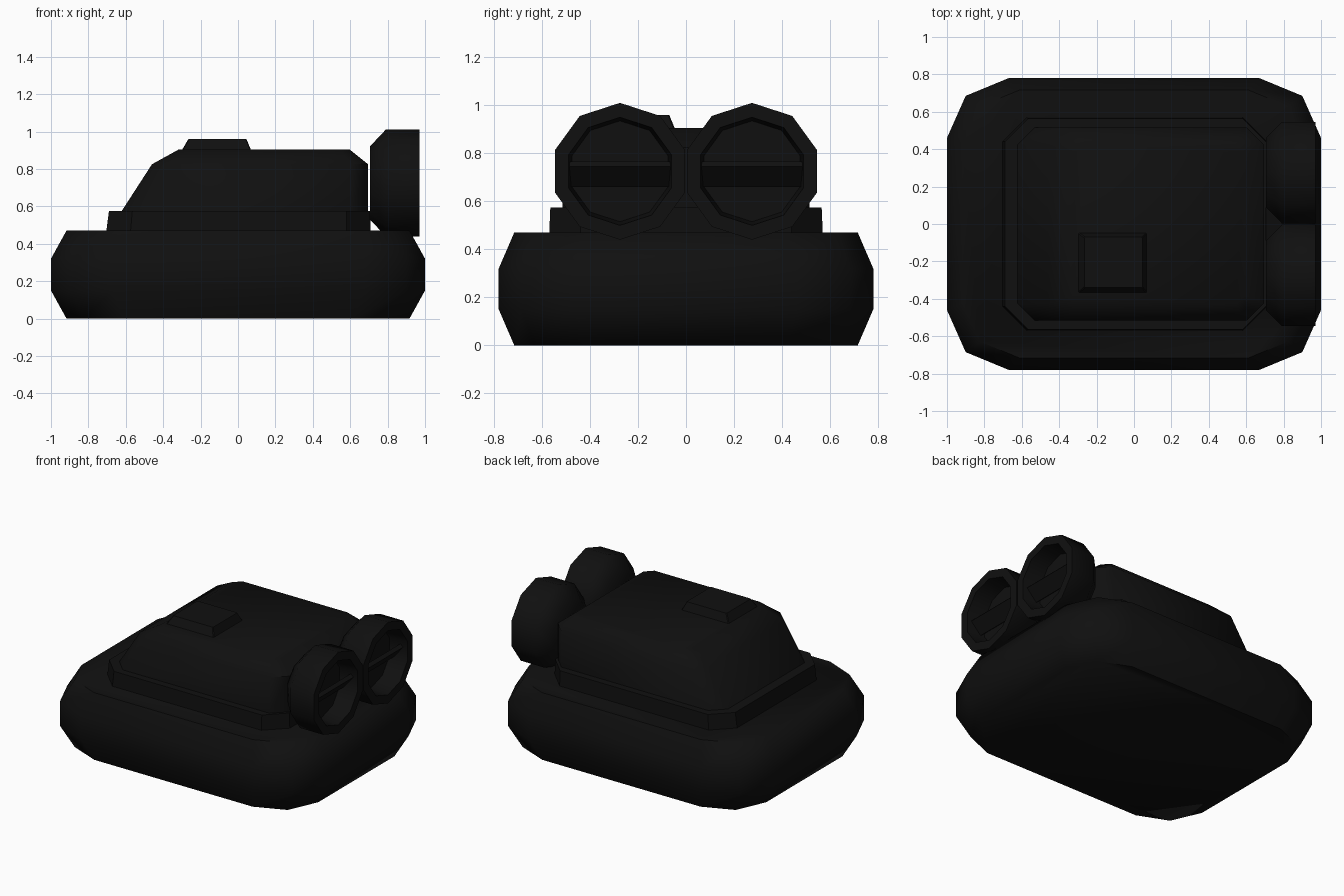
import bpy, bmesh
from math import cos, sin, radians, pi

old = bpy.data.objects.get("Cube")
if old:
    bpy.data.objects.remove(old)

black = bpy.data.materials.new("matte black")
black.use_nodes = True
black.diffuse_color = (0.005, 0.005, 0.005, 1)
black.node_tree.nodes["Principled BSDF"].inputs["Base Color"].default_value = black.diffuse_color


def loft(name, rings, smooth=50):
    """Skin a list of equal-length point rings and cap both ends."""
    bm = bmesh.new()
    loops = [[bm.verts.new(p) for p in ring] for ring in rings]
    n = len(loops[0])
    for a, b in zip(loops, loops[1:]):
        for i in range(n):
            j = (i + 1) % n
            bm.faces.new((a[i], a[j], b[j], b[i]))
    bm.faces.new(loops[0])
    bm.faces.new(loops[-1])
    bmesh.ops.recalc_face_normals(bm, faces=bm.faces)
    mesh = bpy.data.meshes.new(name)
    bm.to_mesh(mesh)
    bm.free()
    mesh.materials.append(black)
    obj = bpy.data.objects.new(name, mesh)
    bpy.context.collection.objects.link(obj)
    bpy.ops.object.select_all(action='DESELECT')
    obj.select_set(True)
    bpy.context.view_layer.objects.active = obj
    bpy.ops.object.shade_smooth_by_angle(angle=radians(smooth))
    return obj


def slab(x0, x1, y0, y1, z, c):
    """Rectangle with chamfered corners at height z."""
    return [(x0 + c, y0, z), (x1 - c, y0, z), (x1, y0 + c, z), (x1, y1 - c, z),
            (x1 - c, y1, z), (x0 + c, y1, z), (x0, y1 - c, z), (x0, y0 + c, z)]


# Inflated skirt: rounded outline, pinched at bottom and top
corner = [(1, 0.46), (0.9, 0.685), (0.67, 0.78)]
half = corner + [(-x, y) for x, y in reversed(corner)]
outline = half + [(-x, -y) for x, y in half]
loft("skirt", [[(x * s, y * s, z) for x, y in outline]
               for z, s in ((0, 0.917), (0.15, 1), (0.32, 1), (0.47, 0.917))], 60)

# Deck plate
loft("deck", [slab(-0.705, 0.71, -0.57, 0.57, 0.46, 0.13),
              slab(-0.69, 0.705, -0.565, 0.565, 0.575, 0.125)], 40)

# Cabin with raked windscreen end and sloped roof edge
loft("cabin", [slab(-0.625, 0.695, -0.515, 0.515, 0.57, 0.09),
               slab(-0.46, 0.695, -0.515, 0.515, 0.825, 0.09),
               slab(-0.315, 0.595, -0.43, 0.43, 0.905, 0.05)])

# Roof hatch
loft("roof_hatch", [slab(-0.3, 0.07, -0.37, -0.045, 0.9, 0.005),
                    slab(-0.265, 0.045, -0.34, -0.07, 0.96, 0.005)], 30)

# Twin fan ducts with recessed mouths and a tilted blade each
duct = [(0.705, 0.195), (0.79, 0.285), (0.97, 0.285), (0.97, 0.225), (0.84, 0.21)]
for side, y in (("right", -0.275), ("left", 0.275)):
    loft("fan_duct_" + side,
         [[(x, y + r * cos(pi / 2 + i * pi / 5), 0.725 + r * sin(pi / 2 + i * pi / 5))
           for i in range(10)] for x, r in duct])
    blade = [(0.85, 0.675), (0.87, 0.66), (0.94, 0.745), (0.92, 0.765)]
    loft("fan_blade_" + side,
         [[(x, y + d, z) for x, z in blade] for d in (-0.215, 0.215)], 30)
